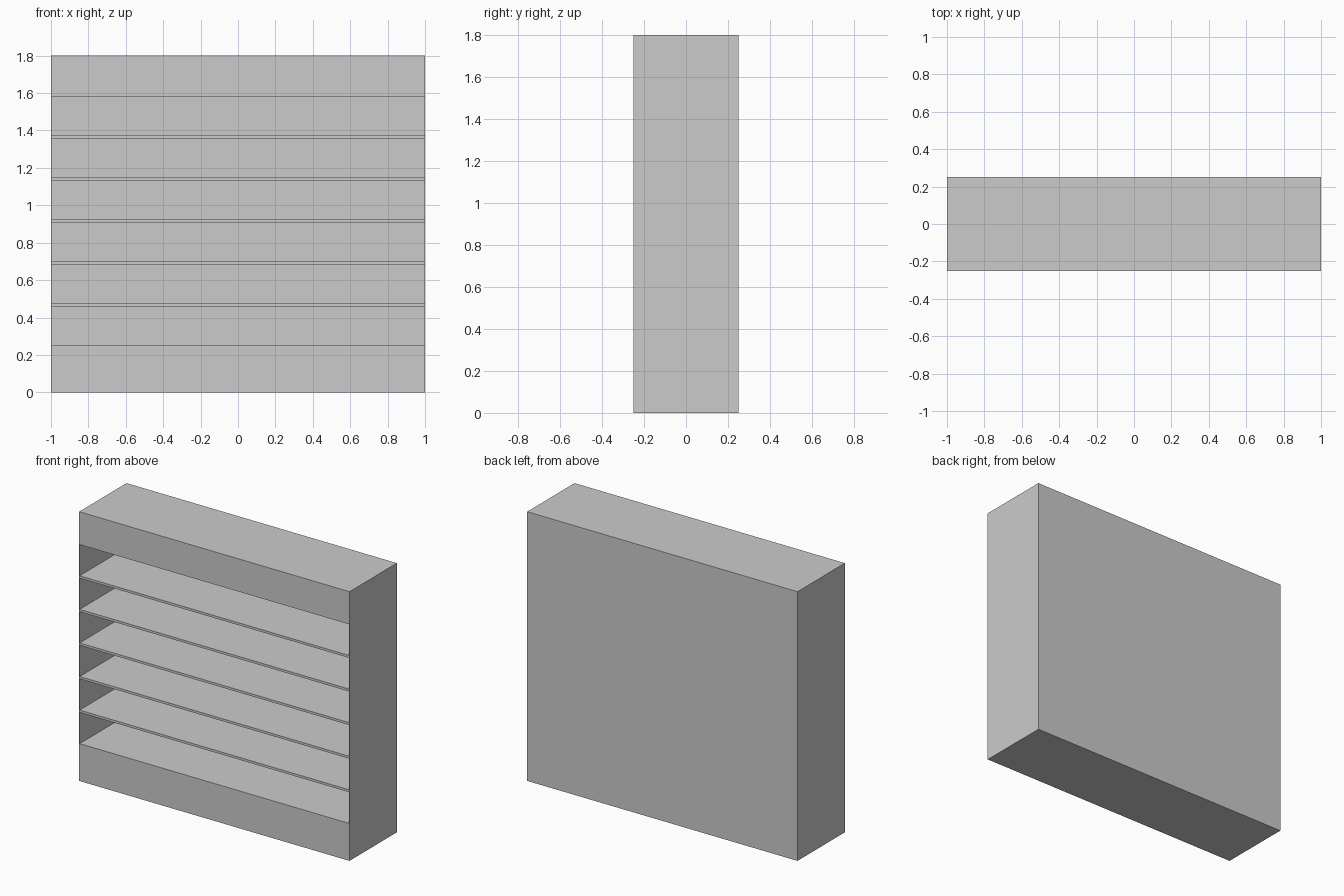
import bpy

if "Cube" in bpy.data.objects:
    bpy.data.objects.remove(bpy.data.objects["Cube"])

W, D, H = 2.0, 0.5, 1.8      # overall size
T = 0.004                    # sheet thickness of sides and back
SHELF_T, PITCH, BASE_H = 0.016, 0.2245, 0.25


def box(name, x0, x1, y0, y1, z0, z1):
    bpy.ops.mesh.primitive_cube_add(
        size=1, location=((x0 + x1) / 2, (y0 + y1) / 2, (z0 + z1) / 2))
    ob = bpy.context.object
    ob.name = name
    ob.scale = (x1 - x0, y1 - y0, z1 - z0)
    bpy.ops.object.transform_apply(location=False, rotation=False, scale=True)
    return ob


# Thin side sheets
for name, s in (("left_side", -1), ("right_side", 1)):
    a, b = sorted((s * W / 2, s * (W / 2 - T)))
    box(name, a, b, -D / 2, D / 2, 0, H)

# Inner span between the sides
xi, yb = W / 2 - T, D / 2 - T

# Back sheet
box("back_panel", -xi, xi, yb, D / 2, 0, H)

# Solid plinth and top box
box("plinth", -xi, xi, -D / 2, yb, 0, BASE_H)
box("top_box", -xi, xi, -D / 2, yb, BASE_H + 6 * PITCH - SHELF_T, H)

# Five evenly spaced shelves
for i in range(1, 6):
    top = BASE_H + i * PITCH
    box(f"shelf_{i}", -xi, xi, -D / 2, yb, top - SHELF_T, top)
